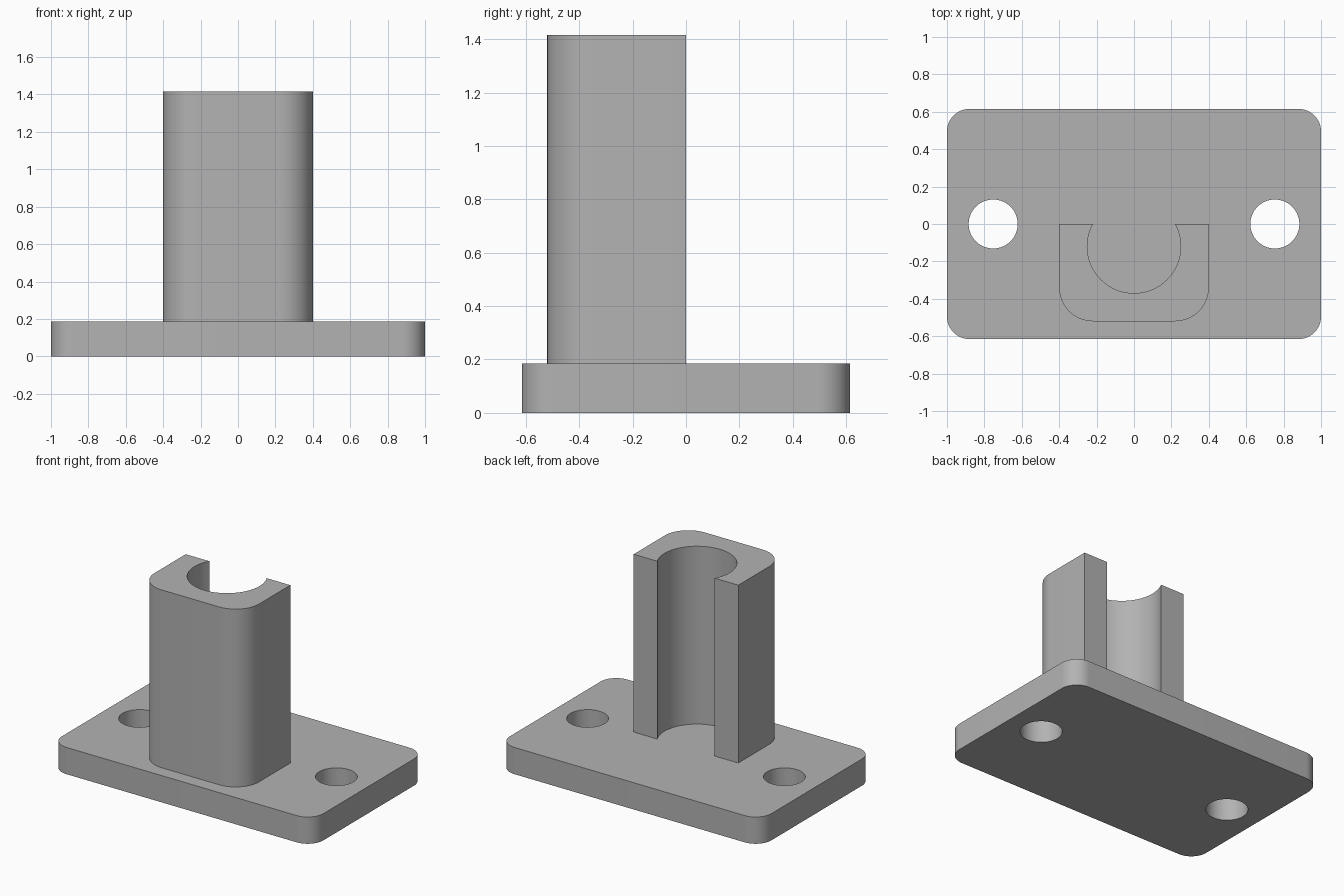
import bpy
import bmesh
from math import cos, sin, pi, sqrt, atan2

default = bpy.data.objects.get("Cube")
if default:
    bpy.data.objects.remove(default, do_unlink=True)

grey = bpy.data.materials.new("mid grey")
grey.use_nodes = True
colour = (0.45, 0.45, 0.45, 1)
grey.diffuse_color = colour
grey.node_tree.nodes["Principled BSDF"].inputs["Base Color"].default_value = colour

PLATE_TOP = 0.185


def arc(cx, cy, r, start, end, steps):
    """Points along a circular arc, both ends included."""
    angles = [start + (end - start) * i / steps for i in range(steps + 1)]
    return [(cx + r * cos(a), cy + r * sin(a)) for a in angles]


def extrude_profile(name, points, z0, z1):
    """Closed upright prism from a flat outline."""
    bm = bmesh.new()
    face = bm.faces.new([bm.verts.new((x, y, z0)) for x, y in points])
    top = bmesh.ops.extrude_face_region(bm, geom=[face])["geom"]
    verts = [v for v in top if isinstance(v, bmesh.types.BMVert)]
    bmesh.ops.translate(bm, verts=verts, vec=(0, 0, z1 - z0))
    bmesh.ops.recalc_face_normals(bm, faces=bm.faces)
    mesh = bpy.data.meshes.new(name)
    bm.to_mesh(mesh)
    bm.free()
    mesh.materials.append(grey)
    obj = bpy.data.objects.new(name, mesh)
    bpy.context.collection.objects.link(obj)
    return obj


def activate(obj):
    bpy.ops.object.select_all(action="DESELECT")
    obj.select_set(True)
    bpy.context.view_layer.objects.active = obj


# Base plate with rounded corners
hx, hy, r = 1.0, 0.615, 0.12
outline = []
for i, (sx, sy) in enumerate([(1, 1), (-1, 1), (-1, -1), (1, -1)]):
    outline += arc(sx * (hx - r), sy * (hy - r), r, i * pi / 2, (i + 1) * pi / 2, 14)
base_plate = extrude_profile("base_plate", outline, 0, PLATE_TOP)

# Two screw holes through the plate
for side in (-1, 1):
    circle = arc(side * 0.753, 0, 0.131, 0, 2 * pi, 64)[:-1]
    cutter = extrude_profile("hole_cutter", circle, -0.1, PLATE_TOP + 0.1)
    cutter.hide_render = True
    cut = base_plate.modifiers.new("screw_hole", "BOOLEAN")
    cut.operation = "DIFFERENCE"
    cut.solver = "EXACT"
    cut.object = cutter
    activate(base_plate)
    bpy.ops.object.modifier_apply(modifier=cut.name)
    bpy.data.objects.remove(cutter, do_unlink=True)

# Upright socket: rounded at the front, bore open at the back
w, front, r = 0.4, -0.52, 0.18
bore_y, bore_r = -0.12, 0.25
mouth = sqrt(bore_r ** 2 - bore_y ** 2)
lip = atan2(-bore_y, mouth)
profile = [(-w, 0)]
profile += arc(-w + r, front + r, r, pi, 1.5 * pi, 16)
profile += arc(w - r, front + r, r, 1.5 * pi, 2 * pi, 16)
profile += [(w, 0)]
profile += arc(0, bore_y, bore_r, lip, -pi - lip, 48)
socket = extrude_profile("socket_column", profile, PLATE_TOP, 1.415)

for obj in (base_plate, socket):
    activate(obj)
    bpy.ops.object.shade_smooth_by_angle(angle=pi / 6)
